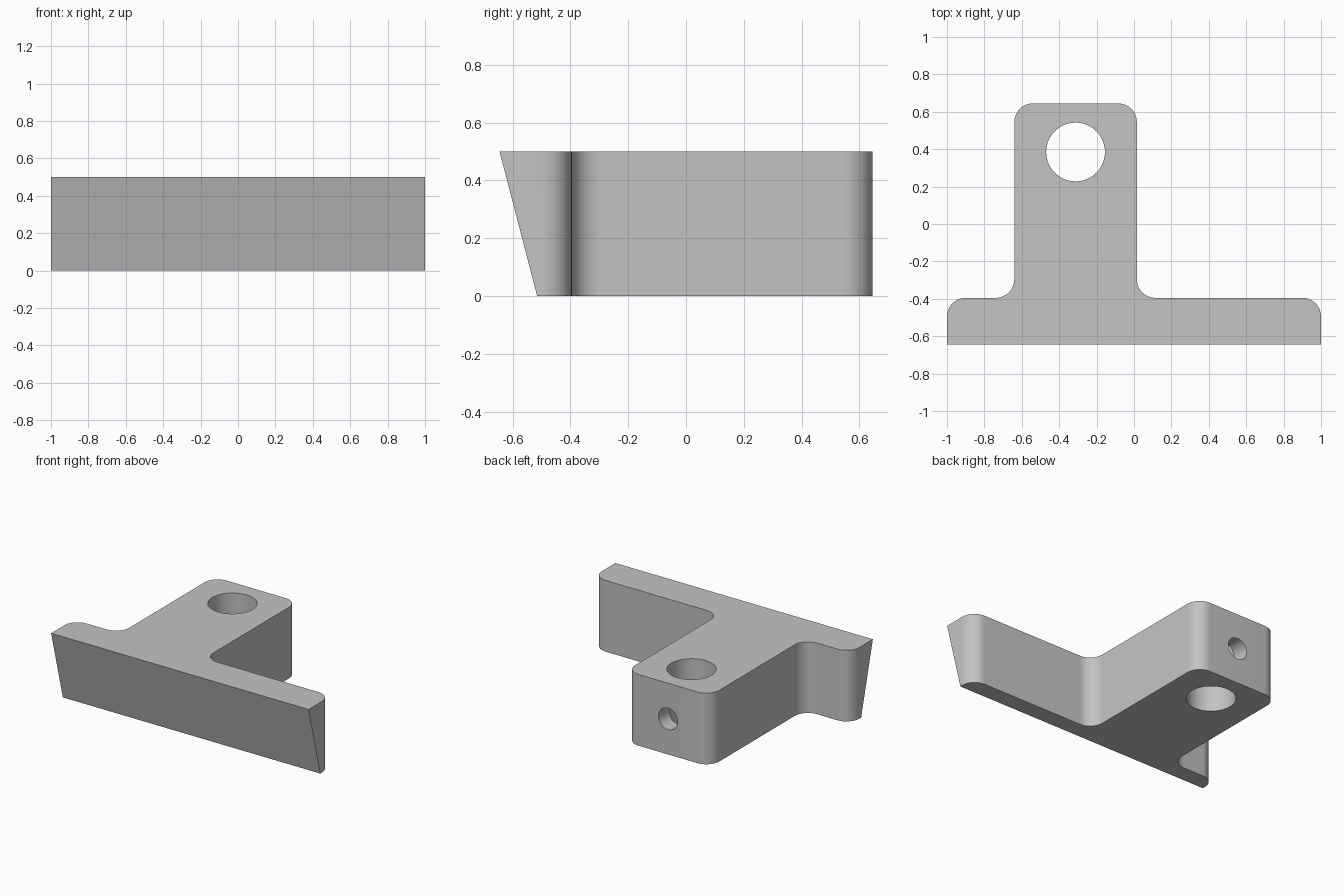
import bpy
import bmesh
import math
from mathutils import Vector

if "Cube" in bpy.data.objects:
    bpy.data.objects.remove(bpy.data.objects["Cube"], do_unlink=True)

HEIGHT, RADIUS, STEPS = 0.5, 0.1, 12
FRONT_TOP, FRONT_BOTTOM = -0.645, -0.515
PLATE_BACK, LEG_BACK = -0.395, 0.645
LEG_RIGHT, LEG_LEFT = -0.64, 0.015
HOLE_X, HOLE_Y = -0.3125, 0.385

metal = bpy.data.materials.new("plain grey")
metal.use_nodes = True
grey = (0.55, 0.55, 0.55, 1)
metal.diffuse_color = grey
metal.node_tree.nodes["Principled BSDF"].inputs["Base Color"].default_value = grey


def round_corner(before, corner, after):
    """Arc points that replace a right-angled corner."""
    a = (before - corner).normalized() * RADIUS
    b = (after - corner).normalized() * RADIUS
    centre = corner + a + b
    angles = [math.pi / 2 * i / STEPS for i in range(STEPS + 1)]
    return [centre - b * math.cos(t) - a * math.sin(t) for t in angles]


def cutter(name, radius, depth, location, rotation=(0, 0, 0)):
    bpy.ops.mesh.primitive_cylinder_add(
        vertices=64, radius=radius, depth=depth, location=location, rotation=rotation)
    obj = bpy.context.object
    obj.name = name
    obj.hide_render = True
    obj.data.materials.append(metal)
    return obj


# T-shaped outline, counter-clockwise from the front edge
outline = [Vector(p) for p in (
    (-1, FRONT_TOP), (1, FRONT_TOP),
    (1, PLATE_BACK), (LEG_LEFT, PLATE_BACK),
    (LEG_LEFT, LEG_BACK), (LEG_RIGHT, LEG_BACK),
    (LEG_RIGHT, PLATE_BACK), (-1, PLATE_BACK))]
points = outline[:2]
for i in range(2, len(outline)):
    points += round_corner(outline[i - 1], outline[i], outline[(i + 1) % len(outline)])

# Solid bracket, with the front face leaning back towards its foot
bm = bmesh.new()
base = bm.faces.new([bm.verts.new((p.x, p.y, 0)) for p in points])
top = bmesh.ops.extrude_face_region(bm, geom=[base])["geom"]
bmesh.ops.translate(bm, vec=(0, 0, HEIGHT),
                    verts=[g for g in top if isinstance(g, bmesh.types.BMVert)])
for v in bm.verts:
    if v.co.z < 0.01 and v.co.y < FRONT_TOP + 0.01:
        v.co.y = FRONT_BOTTOM
bmesh.ops.recalc_face_normals(bm, faces=bm.faces)
mesh = bpy.data.meshes.new("bracket")
bm.to_mesh(mesh)
bm.free()
bracket = bpy.data.objects.new("bracket", mesh)
bpy.context.collection.objects.link(bracket)
mesh.materials.append(metal)

# Upright bore, and the cross hole that meets it from the back
cutters = [
    cutter("bore_cutter", 0.157, 1, (HOLE_X, HOLE_Y, HEIGHT / 2)),
    cutter("cross_hole_cutter", 0.075, 0.4, (HOLE_X, HOLE_Y + 0.2, HEIGHT / 2),
           (math.pi / 2, 0, 0))]

bpy.ops.object.select_all(action="DESELECT")
bracket.select_set(True)
bpy.context.view_layer.objects.active = bracket
for c in cutters:
    cut = bracket.modifiers.new(c.name, "BOOLEAN")
    cut.operation = "DIFFERENCE"
    cut.solver = "EXACT"
    cut.object = c
    bpy.ops.object.modifier_apply(modifier=cut.name)
    bpy.data.objects.remove(c, do_unlink=True)

bpy.ops.object.shade_smooth_by_angle(angle=math.radians(30))
